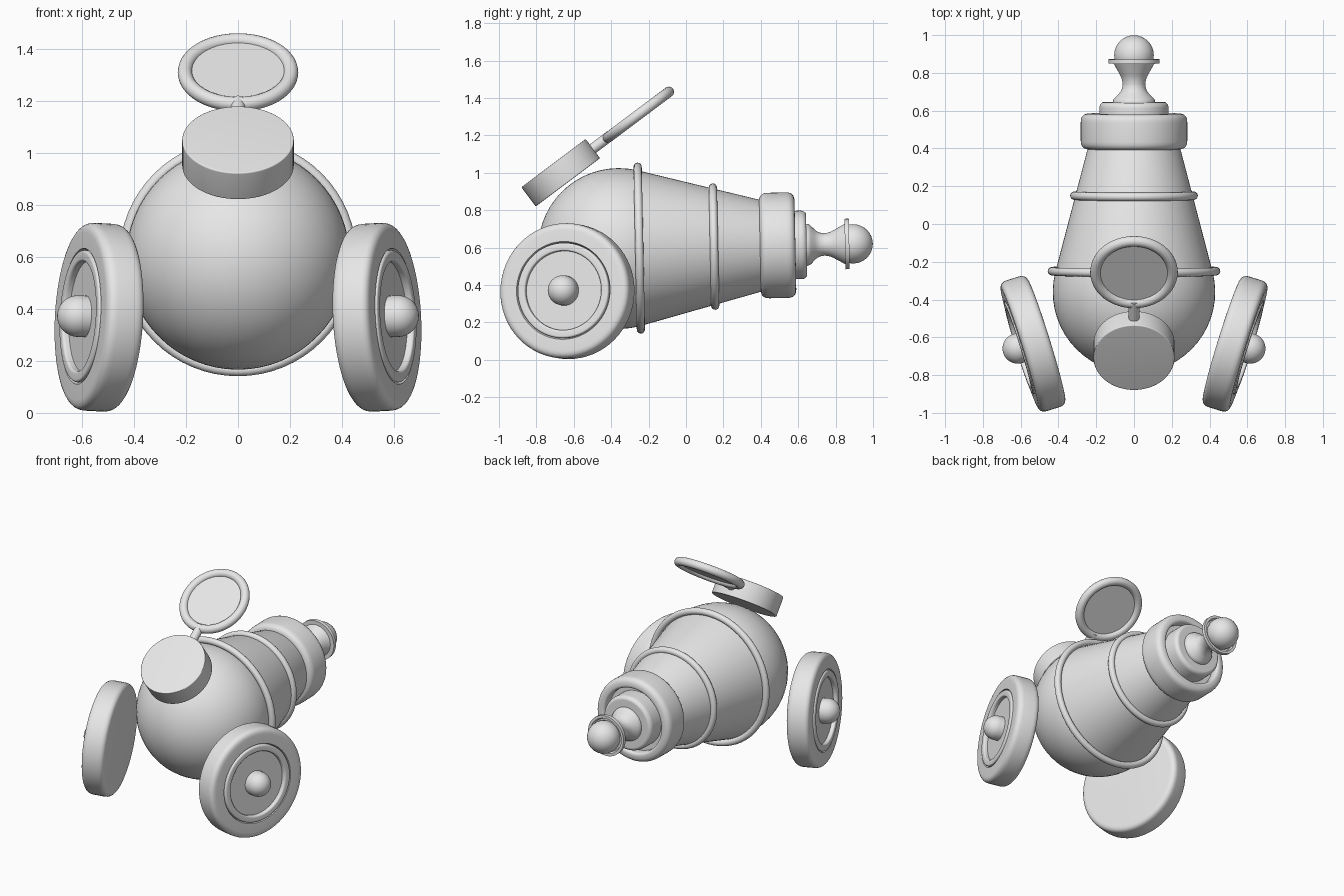
import bpy, bmesh, math
from mathutils import Vector

if "Cube" in bpy.data.objects:
    bpy.data.objects.remove(bpy.data.objects["Cube"])

grey = bpy.data.materials.new("plain_grey")
grey.use_nodes = True
grey.diffuse_color = (0.8, 0.8, 0.8, 1)
grey.node_tree.nodes["Principled BSDF"].inputs["Base Color"].default_value = (0.8, 0.8, 0.8, 1)


def fillet(profile, steps=6):
    """Expand (radius, height, rounding) corners into short curves."""
    out = []
    for i, p in enumerate(profile):
        here = Vector(p[:2])
        if len(p) < 3:
            out.append(here)
            continue
        before = (Vector(profile[i - 1][:2]) - here).normalized() * p[2]
        after = (Vector(profile[i + 1][:2]) - here).normalized() * p[2]
        for k in range(steps + 1):
            t = k / steps
            out.append(here + before * (1 - t) ** 2 + after * t ** 2)
    return out


def arc(radius, centre, start, end, steps=16):
    """Profile points on a circle centred on the axis, angles in degrees."""
    angles = [math.radians(start + (end - start) * k / steps) for k in range(steps + 1)]
    return [(radius * math.cos(a), centre + radius * math.sin(a)) for a in angles]


def finish(name, bm, origin, axis):
    bmesh.ops.remove_doubles(bm, verts=bm.verts, dist=0.0001)
    bmesh.ops.recalc_face_normals(bm, faces=bm.faces)
    mesh = bpy.data.meshes.new(name)
    bm.to_mesh(mesh)
    bm.free()
    mesh.materials.append(grey)
    mesh.shade_smooth()
    mesh.set_sharp_from_angle(angle=math.radians(32))
    obj = bpy.data.objects.new(name, mesh)
    bpy.context.collection.objects.link(obj)
    obj.location = origin
    obj.rotation_mode = 'QUATERNION'
    obj.rotation_quaternion = Vector(axis).to_track_quat('Z', 'Y')
    return obj


def lathe(name, profile, origin, axis, closed=False, segments=64):
    """Spin a (radius, height) profile about an axis through origin."""
    points = fillet(profile)
    if closed:
        points.append(points[0])
    bm = bmesh.new()
    verts = [bm.verts.new((r, 0, h)) for r, h in points]
    edges = [bm.edges.new(pair) for pair in zip(verts, verts[1:])]
    bmesh.ops.spin(bm, geom=verts + edges, cent=(0, 0, 0), axis=(0, 0, 1),
                   angle=math.tau, steps=segments, use_merge=False)
    return finish(name, bm, origin, axis)


def hoop(name, major, minor, height, origin, axis):
    """Round ring about an axis."""
    section = [(major + minor * math.cos(math.tau * k / 16),
                height + minor * math.sin(math.tau * k / 16)) for k in range(16)]
    return lathe(name, section, origin, axis, closed=True)


# Barrel, very slightly raised toward the muzzle end
base = (0, 0, 0.602)
bore = Vector((0, 1, 0.02)).normalized()
lathe("barrel", arc(0.43, -0.36, -90, 14) + [(0.245, 0.4), (0.2, 0.5), (0, 0.5)], base, bore)
hoop("breech_hoop", 0.435, 0.022, -0.25, base, bore)
hoop("middle_hoop", 0.316, 0.022, 0.15, base, bore)

# Muzzle band with a recessed mouth
lathe("muzzle_band", [(0, 0.395), (0.282, 0.395, 0.045), (0.282, 0.585, 0.045),
                      (0.215, 0.585, 0.02), (0.215, 0.53), (0, 0.53)], base, bore)

# Stepped plug, flared neck and ball end
lathe("plug", [(0, 0.52), (0.183, 0.52), (0.183, 0.635, 0.02), (0.165, 0.645, 0.008),
               (0.12, 0.645), (0, 0.645)], base, bore)
lathe("neck", [(0, 0.62), (0.115, 0.63), (0.11, 0.66, 0.012), (0.06, 0.71, 0.03),
               (0.06, 0.765, 0.03), (0.108, 0.85), (0.135, 0.85), (0.135, 0.873),
               (0.117, 0.873), (0.11, 0.855), (0, 0.855)], base, bore)
lathe("end_ball", arc(0.105, 0.894, -90, 90), base, bore, segments=48)

# Toed-out wheels, the same on both sides
toe, lean = math.radians(17.3), math.radians(3)
for side, word in ((1, "left"), (-1, "right")):
    centre = (side * 0.535, -0.634, 0.367)
    out = Vector((side * math.cos(toe), -math.sin(toe), math.tan(lean)))
    lathe(word + "_wheel", [(0, -0.075), (0.362, -0.075, 0.04), (0.362, 0.075, 0.04),
                            (0.262, 0.075), (0.255, 0.055), (0, 0.055)], centre, out)
    lathe(word + "_wheel_rim", [(0.255, 0.05), (0.255, 0.082, 0.012), (0.212, 0.082, 0.012),
                                (0.212, 0.05)], centre, out, closed=True)
    lathe(word + "_hub", [(0, 0.05), (0.08, 0.05)] + arc(0.08, 0.085, 0, 90), centre, out,
          segments=40)

# Tilted drum on the breech, with a stem carrying a framed disc
up = Vector((0, -0.6, 0.8))
along = Vector((0, 0.8, 0.6))
drum = Vector((0, -0.67, 1.0))
frame = Vector((0, -0.255, 1.31))
lathe("drum", [(0, -0.064), (0.215, -0.064, 0.006), (0.215, 0.064, 0.006), (0, 0.064)], drum, up)
lathe("stem", [(0, 0), (0.028, 0), (0.028, 0.15), (0, 0.15)],
      drum + along * 0.18, frame - drum, segments=24)
hoop("disc_frame", 0.204, 0.028, 0, frame, up)
lathe("framed_disc", [(0, -0.008), (0.2, -0.008), (0.2, 0.008), (0, 0.008)], frame, up)
